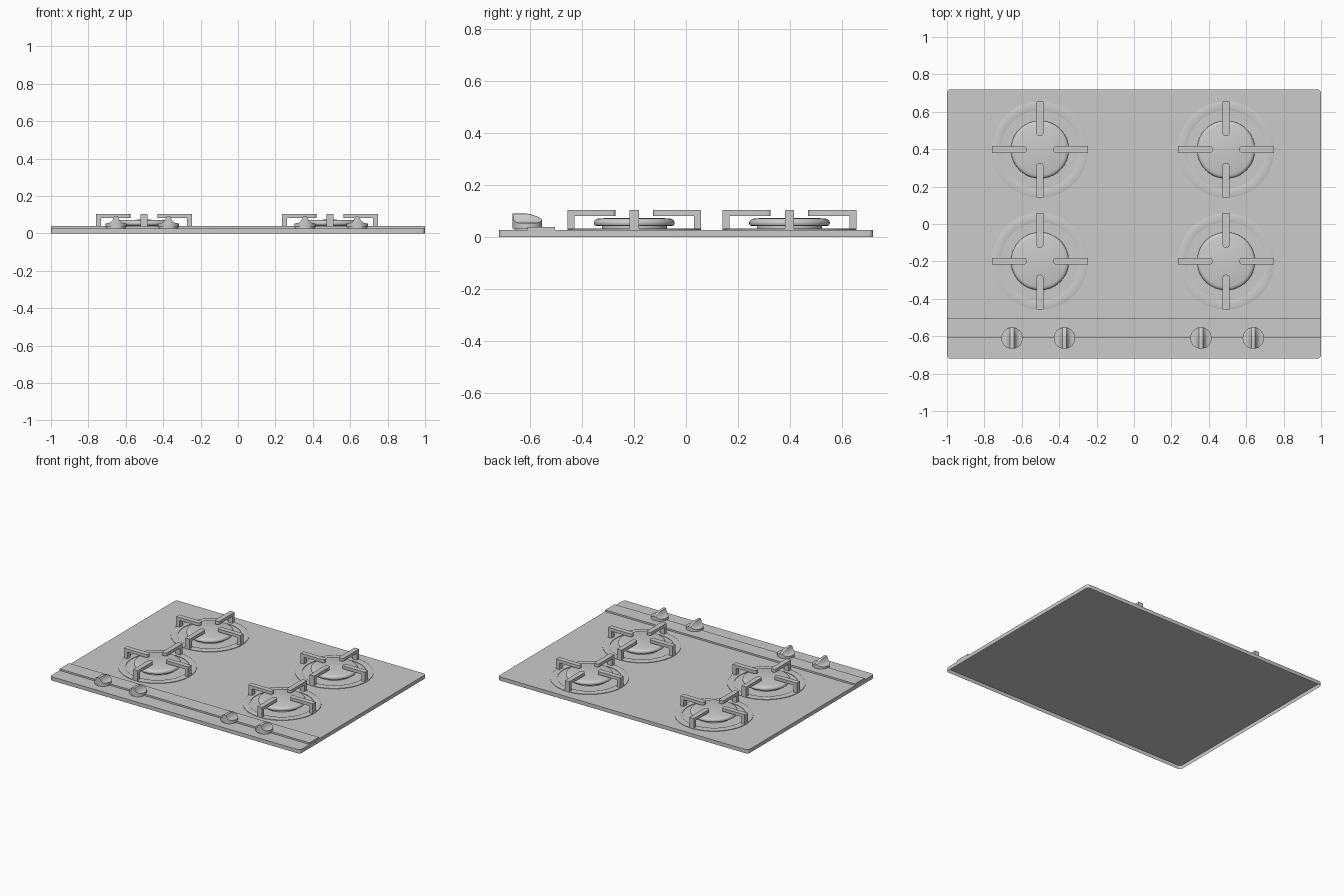
import bpy, bmesh, math
from mathutils import Matrix

if "Cube" in bpy.data.objects:
    bpy.data.objects.remove(bpy.data.objects["Cube"])

DECK = 0.027   # height of the hob plate
STRIP = 0.039  # height of the control strip


def finish(bm, name, smooth=True):
    bmesh.ops.recalc_face_normals(bm, faces=bm.faces[:])
    me = bpy.data.meshes.new(name)
    bm.to_mesh(me)
    bm.free()
    ob = bpy.data.objects.new(name, me)
    bpy.context.collection.objects.link(ob)
    if smooth:
        bpy.ops.object.select_all(action='DESELECT')
        ob.select_set(True)
        bpy.context.view_layer.objects.active = ob
        bpy.ops.object.shade_smooth_by_angle(angle=math.radians(35))
    return ob


def lathe(profile, name, n=64):
    bm = bmesh.new()
    rings = []
    for r, z in profile:
        if r == 0:
            rings.append([bm.verts.new((0, 0, z))] * n)
        else:
            rings.append([bm.verts.new((r * math.cos(2 * math.pi * i / n),
                                        r * math.sin(2 * math.pi * i / n), z)) for i in range(n)])
    for a, b in zip(rings, rings[1:]):
        for i in range(n):
            j = (i + 1) % n
            bm.faces.new(list(dict.fromkeys((a[i], a[j], b[j], b[i]))))
    return finish(bm, name)


def copy_to(ob, name, x, y, angle=0):
    dup = bpy.data.objects.new(name, ob.data)
    dup.location = (x, y, 0)
    dup.rotation_euler.z = angle
    bpy.context.collection.objects.link(dup)


# hob plate: pressed sheet, open underneath
bm = bmesh.new()
rad, pts = 0.02, []
for k, (sx, sy) in enumerate(((1, 1), (-1, 1), (-1, -1), (1, -1))):
    for i in range(7):
        a = math.pi / 2 * (k + i / 6)
        pts.append((sx * (1 - rad) + rad * math.cos(a), sy * (0.72 - rad) + rad * math.sin(a)))
low = [bm.verts.new((x, y, 0)) for x, y in pts]
high = [bm.verts.new((x, y, DECK)) for x, y in pts]
bm.faces.new(high)
for i in range(len(pts)):
    j = (i + 1) % len(pts)
    bm.faces.new((low[i], low[j], high[j], high[i]))
finish(bm, "hob_plate")

# raised control strip
bm = bmesh.new()
bmesh.ops.create_cube(bm, size=1, matrix=Matrix.Translation((0, -0.557, (DECK + STRIP) / 2))
                      @ Matrix.Diagonal((1.998, 0.107, STRIP - DECK, 1)))
finish(bm, "control_strip", False)

# burner: trim ring and lathed cap
ring = lathe([(0.257, DECK), (0.257, 0.031), (0.254, 0.032), (0.213, 0.032),
              (0.21, 0.031), (0.21, DECK)], "burner_ring")
cap = lathe([(0.125, DECK), (0.125, 0.043), (0.145, 0.042), (0.152, 0.045), (0.155, 0.051),
             (0.155, 0.057), (0.152, 0.064), (0.145, 0.069), (0.135, 0.072), (0, 0.073)],
            "burner_cap")

# pan support arm: L-shaped profile with a rounded inner tip
bm = bmesh.new()
prof = [(0.257, DECK), (0.257, 0.103), (0.072, 0.103), (0.072, 0.081), (0.23, 0.081), (0.23, DECK)]
sides = [[bm.verts.new((r, s * 0.018, z)) for r, z in prof] for s in (-1, 1)]
for s in sides:
    bm.faces.new(s)
for i in range(6):
    j = (i + 1) % 6
    bm.faces.new((sides[0][i], sides[0][j], sides[1][j], sides[1][i]))
tips = [e for e in bm.edges if all(abs(v.co.x - 0.072) < 1e-5 for v in e.verts)
        and abs(e.verts[0].co.z - e.verts[1].co.z) > 0.01]
bmesh.ops.bevel(bm, geom=tips, offset=0.014, segments=4, profile=0.5, affect='EDGES')
arm = finish(bm, "pan_support_arm")

for x in (-0.503, 0.492):
    for y in (0.398, -0.199):
        copy_to(ring, "burner_ring", x, y)
        copy_to(cap, "burner_cap", x, y)
        for q in range(4):
            copy_to(arm, "pan_support_arm", x, y, q * math.pi / 2)

# knob: round skirt blending up into a narrow finger grip that slopes to the back
R, N, M = 0.057, 36, 16
bm = bmesh.new()
top, bot = [], []
for i in range(N + 1):
    x = -R * 0.999 * math.cos(math.pi * i / N)
    half = math.sqrt(R * R - x * x)
    d = max(0, abs(x) - 0.009)
    bell = math.exp(-(d / 0.012) ** 1.3)
    t_row, b_row = [], []
    for j in range(M + 1):
        y = half * (2 * j / M - 1)
        peak = 0.090 - 0.02 * max(0, (y + 0.005) / 0.06) ** 1.6
        z = 0.055 - 0.08 * max(0, abs(x) - 0.03) + (peak - 0.055) * bell
        t_row.append(bm.verts.new((x, y, z)))
        b_row.append(bm.verts.new((x, y, DECK + 0.006)))
    top.append(t_row)
    bot.append(b_row)
for i in range(N):
    for j in range(M):
        for g in (top, bot):
            bm.faces.new((g[i][j], g[i + 1][j], g[i + 1][j + 1], g[i][j + 1]))
    for j in (0, M):
        bm.faces.new((top[i][j], top[i + 1][j], bot[i + 1][j], bot[i][j]))
for i in (0, N):
    for j in range(M):
        bm.faces.new((top[i][j], top[i][j + 1], bot[i][j + 1], bot[i][j]))
knob = finish(bm, "control_knob")
# knob collar on the plate
collar = lathe([(0.05, DECK), (0.05, 0.036)], "knob_collar", 48)

for x in (-0.652, -0.372, 0.358, 0.638):
    copy_to(knob, "control_knob", x, -0.61)
    copy_to(collar, "knob_collar", x, -0.61)

# remove the master objects, their meshes live on in the copies
for ob in (ring, cap, arm, knob, collar):
    bpy.data.objects.remove(ob)
